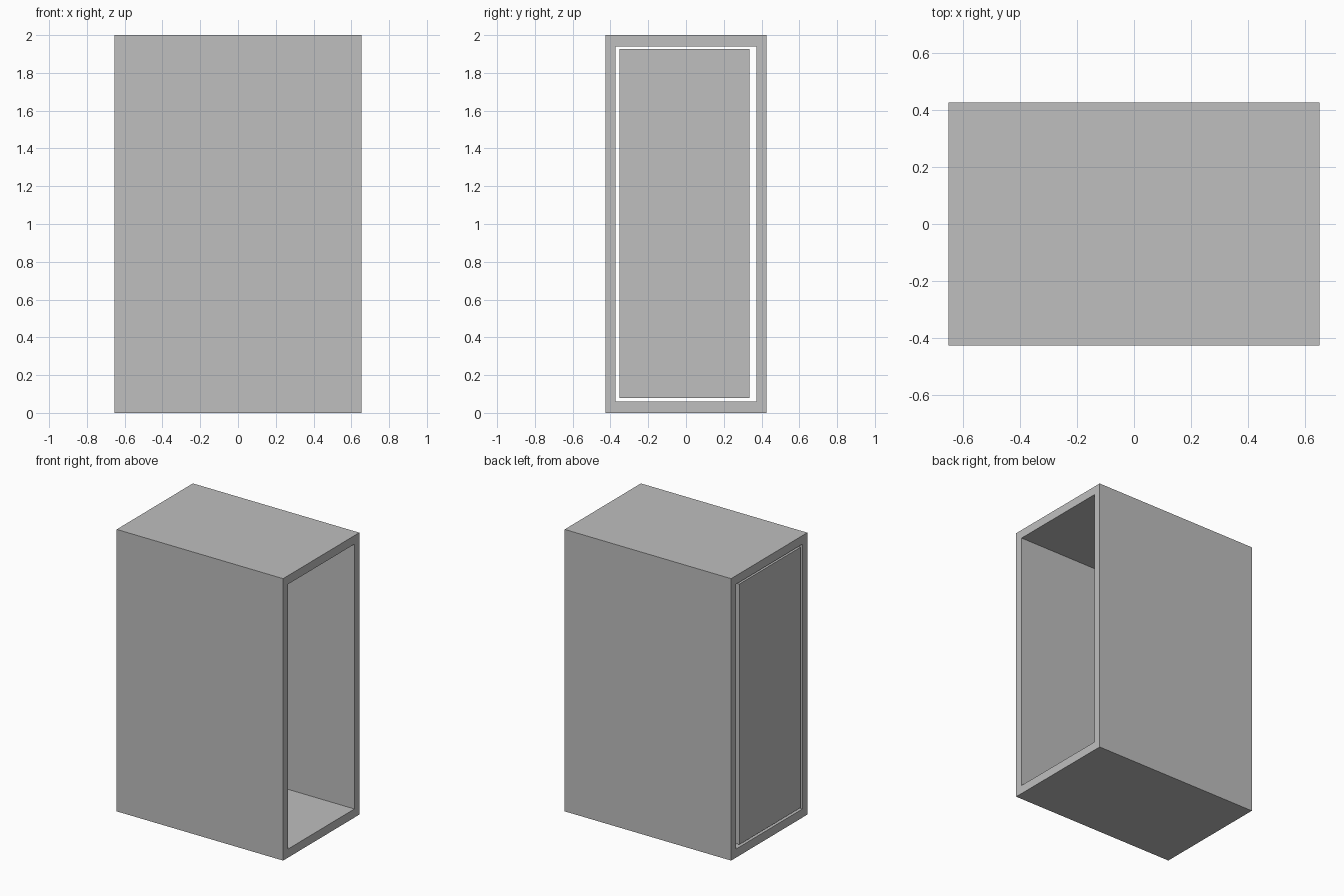
import bpy
import bmesh

cube = bpy.data.objects.get("Cube")
if cube:
    bpy.data.objects.remove(cube, do_unlink=True)

HALF_X, HALF_Y, HEIGHT = 0.653, 0.427, 2.0
WALL_Y, WALL_Z = 0.055, 0.061

grey = bpy.data.materials.new("light grey")
grey.use_nodes = True
colour = (0.52, 0.52, 0.52, 1.0)
grey.diffuse_color = colour
grey.node_tree.nodes["Principled BSDF"].inputs["Base Color"].default_value = colour


def finish(name, bm):
    bmesh.ops.recalc_face_normals(bm, faces=bm.faces)
    mesh = bpy.data.meshes.new(name)
    bm.to_mesh(mesh)
    bm.free()
    mesh.materials.append(grey)
    obj = bpy.data.objects.new(name, mesh)
    bpy.context.collection.objects.link(obj)
    return obj


def rectangle(y0, y1, z0, z1):
    return [(y0, z0), (y1, z0), (y1, z1), (y0, z1)]


# Rectangular sleeve, open at both ends
bm = bmesh.new()
profiles = (
    rectangle(-HALF_Y, HALF_Y, 0, HEIGHT),
    rectangle(WALL_Y - HALF_Y, HALF_Y - WALL_Y, WALL_Z, HEIGHT - WALL_Z),
)
rings = [[bm.verts.new((x, y, z)) for y, z in profile]
         for x, profile in ((-HALF_X, profiles[0]), (HALF_X, profiles[0]),
                            (HALF_X, profiles[1]), (-HALF_X, profiles[1]))]
for a, b in zip(rings, rings[1:] + rings[:1]):
    for i in range(4):
        j = (i + 1) % 4
        bm.faces.new((a[i], a[j], b[j], b[i]))
finish("case_shell", bm)

# Loose end panel, flush with the right end and clear of the walls
bm = bmesh.new()
ends = [[bm.verts.new((x, y, z)) for y, z in rectangle(-0.353, 0.335, 0.078, 1.926)]
        for x in (-HALF_X, 0.04 - HALF_X)]
for end in ends:
    bm.faces.new(end)
for i in range(4):
    j = (i + 1) % 4
    bm.faces.new((ends[0][i], ends[0][j], ends[1][j], ends[1][i]))
finish("end_panel", bm)
